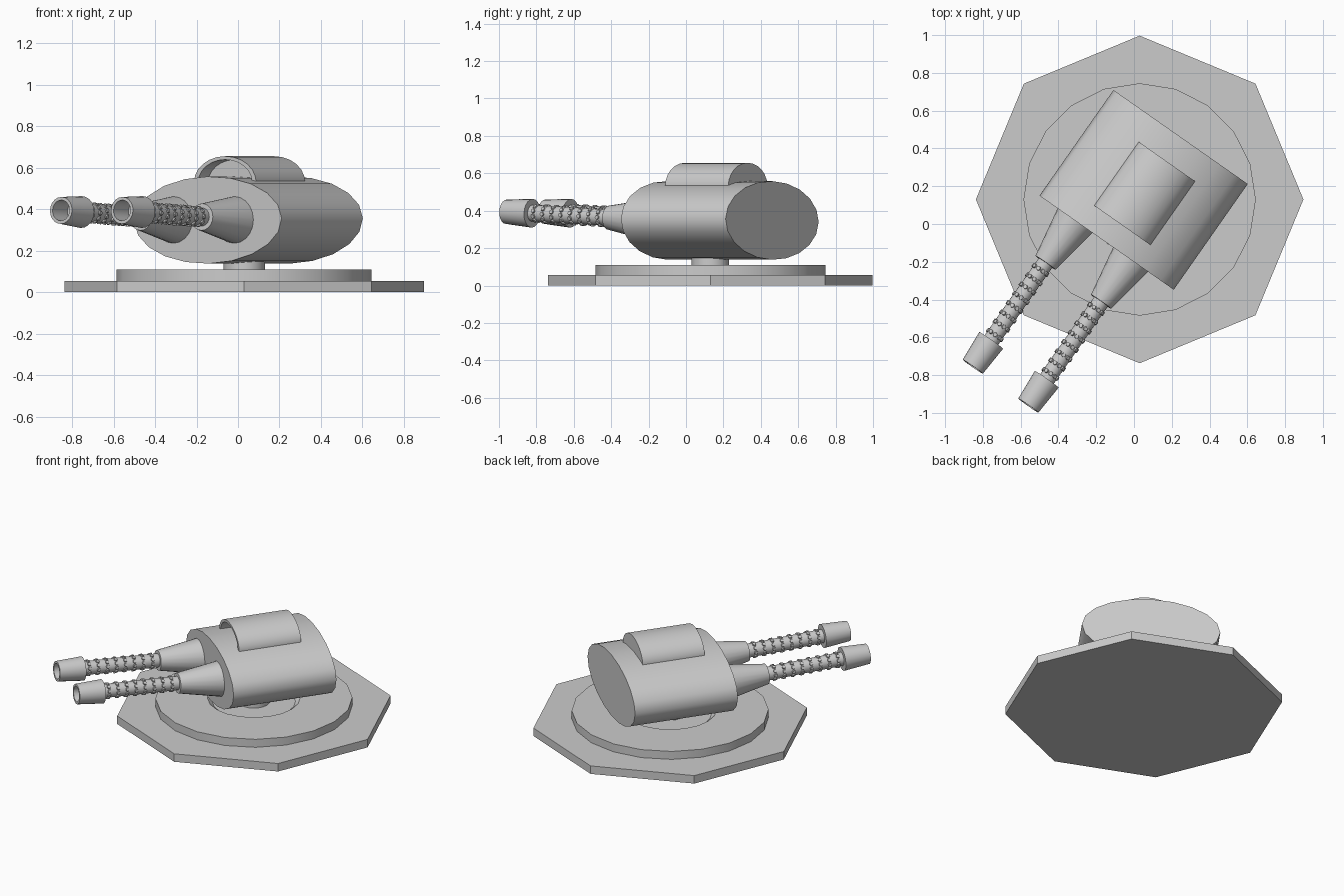
import bpy, bmesh
from math import radians, pi, cos, sin
from mathutils import Matrix

if "Cube" in bpy.data.objects:
    bpy.data.objects.remove(bpy.data.objects["Cube"])

T, R = Matrix.Translation, Matrix.Rotation


def finish(name, bm, mat, angle):
    bmesh.ops.remove_doubles(bm, verts=bm.verts, dist=1e-5)
    bmesh.ops.recalc_face_normals(bm, faces=bm.faces)
    me = bpy.data.meshes.new(name)
    bm.to_mesh(me)
    bm.free()
    me.transform(mat)
    ob = bpy.data.objects.new(name, me)
    bpy.context.collection.objects.link(ob)
    bpy.ops.object.select_all(action='DESELECT')
    ob.select_set(True)
    bpy.context.view_layer.objects.active = ob
    bpy.ops.object.shade_smooth_by_angle(angle=radians(angle))
    return ob


def lathe(name, profile, sides, mat, angle=30):
    """Solid of revolution about local z from (radius, height) points."""
    bm = bmesh.new()
    rings = []
    for r, h in profile:
        if r == 0:
            rings.append([bm.verts.new((0, 0, h))])
        else:
            rings.append([bm.verts.new((r * cos(2 * pi * i / sides), r * sin(2 * pi * i / sides), h))
                          for i in range(sides)])
    for a, b in zip(rings, rings[1:]):
        if len(a) == 1 or len(b) == 1:
            # flat cap
            bm.faces.new(b if len(a) == 1 else a)
            continue
        for i in range(sides):
            j = (i + 1) % sides
            bm.faces.new((a[i], a[j], b[j], b[i]))
    loose = [v for v in bm.verts if not v.link_faces]
    bmesh.ops.delete(bm, geom=loose, context='VERTS')
    return finish(name, bm, mat, angle)


base = T((0.03, 0.13, 0))
turret = base @ R(radians(-35), 4, 'Z')      # turret faces local -y
forward = R(radians(90), 4, 'X')             # lathe axis to local -y

# Octagonal ground plate and round ring with shallow recess
lathe("ground_plate", [(0, 0), (0.867, 0), (0.867, 0.055), (0, 0.055)], 8, base)
lathe("swivel_ring", [(0, 0.05), (0.615, 0.05), (0.615, 0.11), (0.29, 0.11),
                      (0.26, 0.085), (0, 0.085)], 20, base)
lathe("neck", [(0, 0.08), (0.1, 0.08), (0.1, 0.2), (0, 0.2)], 20, base)

# Elliptical turret body
lathe("turret_body", [(0, -0.395), (1, -0.395), (1, 0.288), (0, 0.288)], 20,
      turret @ T((-0.012, 0, 0.348)) @ R(radians(-1.2), 4, 'Y') @ forward
      @ Matrix.Diagonal((0.434, 0.21, 1, 1)), 40)

# Arched hood on top, open at the front
lathe("hood", [(0, -0.247), (1, -0.247), (1, 0.165), (0.87, 0.165), (0.87, 0.08), (0, 0.08)], 24,
      turret @ T((0.003, 0, 0.53)) @ forward @ Matrix.Diagonal((0.183, 0.126, 1, 1)), 40)

# Twin guns, pitched up slightly
for side, x in (("left", -0.216), ("right", 0.143)):
    gun = turret @ T((x, -0.288, 0.35)) @ R(radians(87.3), 4, 'X')
    lathe(side + "_barrel_cone", [(0, -0.03), (0.118, -0.03), (0.065, 0.273), (0, 0.273)], 20, gun)
    lathe(side + "_barrel", [(0, 0.26), (0.044, 0.26), (0.044, 0.8), (0, 0.8)], 20, gun)
    lathe(side + "_muzzle", [(0, 0.775), (0.077, 0.775), (0.065, 0.945), (0.05, 0.945),
                             (0.05, 0.82), (0, 0.82)], 20, gun)
    # Rows of small studs around the barrel
    bm = bmesh.new()
    for row in range(8):
        for k in range(10):
            turn = R(2 * pi * (k + 0.5 * (row % 2)) / 10, 4, 'Z')
            bmesh.ops.create_cone(bm, cap_ends=True, segments=8, radius1=0.013, radius2=0.011, depth=0.012,
                                  matrix=turn @ T((0.045, 0, 0.32 + row * 0.06)) @ R(pi / 2, 4, 'Y'))
    finish(side + "_barrel_studs", bm, gun, 30)
